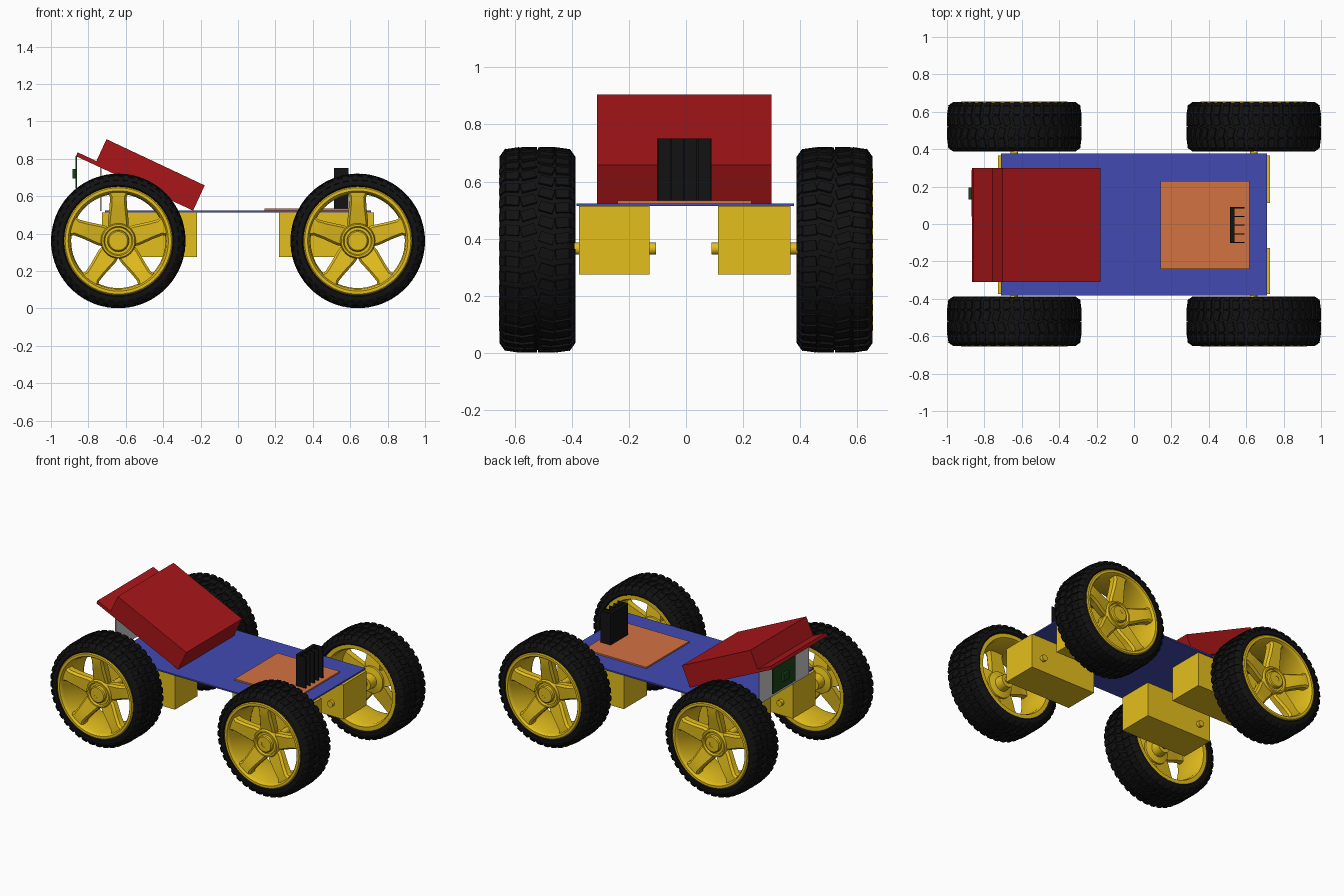
import bpy, bmesh
from math import pi, cos, sin, radians
from mathutils import Matrix, Vector

if "Cube" in bpy.data.objects:
    bpy.data.objects.remove(bpy.data.objects["Cube"])


def material(name, rgb):
    m = bpy.data.materials.new(name)
    m.diffuse_color = (*rgb, 1)
    m.use_nodes = True
    m.node_tree.nodes["Principled BSDF"].inputs["Base Color"].default_value = m.diffuse_color
    return m


YELLOW = material("yellow", (0.78, 0.52, 0.012))
BLACK = material("black", (0.006, 0.006, 0.006))
BLUE = material("blue", (0.055, 0.07, 0.45))
RED = material("red", (0.40, 0.008, 0.01))
ORANGE = material("orange", (0.65, 0.17, 0.055))
GREEN = material("green", (0.01, 0.06, 0.01))


def finish(bm, name, mat=None, smooth=False):
    bmesh.ops.recalc_face_normals(bm, faces=bm.faces)
    me = bpy.data.meshes.new(name)
    bm.to_mesh(me)
    bm.free()
    if mat:
        me.materials.append(mat)
    ob = bpy.data.objects.new(name, me)
    bpy.context.collection.objects.link(ob)
    if smooth:
        bpy.ops.object.select_all(action='DESELECT')
        ob.select_set(True)
        bpy.context.view_layer.objects.active = ob
        bpy.ops.object.shade_smooth_by_angle(angle=radians(32))
    return ob


def add_box(bm, x, y, z):
    c = [(a + b) / 2 for a, b in (x, y, z)]
    s = [b - a for a, b in (x, y, z)]
    m = Matrix.Translation(c) @ Matrix.Diagonal((*s, 1))
    bmesh.ops.create_cube(bm, size=1, matrix=m)


def box(name, x, y, z, mat=None):
    bm = bmesh.new()
    add_box(bm, x, y, z)
    return finish(bm, name, mat)


def lathe(bm, profile, n=64):
    """Spin a closed (radius, y) profile round the Y axis."""
    rings = []
    for i in range(n):
        a = 2 * pi * i / n
        rings.append([bm.verts.new((r * sin(a), y, r * cos(a))) for r, y in profile])
    k = len(profile)
    for i in range(n):
        p, q = rings[i], rings[(i + 1) % n]
        for j in range(k):
            bm.faces.new((p[j], p[(j + 1) % k], q[(j + 1) % k], q[j]))


def add_spoke(bm, angle):
    """Tapered curved spoke: stations of (radius, half width, back y, front y)."""
    stations = [(0.05, 0.050, 0.03, 0.075), (0.10, 0.056, 0.035, 0.085),
                (0.18, 0.047, 0.05, 0.105), (0.235, 0.044, 0.06, 0.116),
                (0.272, 0.062, 0.06, 0.118)]
    rot = Matrix.Rotation(angle, 3, 'Y')
    secs = []
    for r, w, y0, y1 in stations:
        pts = [(-w, y0), (w, y0), (w, y1 - 0.015), (w - 0.012, y1),
               (0.012 - w, y1), (-w, y1 - 0.015)]
        secs.append([bm.verts.new(rot @ Vector((x, y, r))) for x, y in pts])
    for p, q in zip(secs, secs[1:]):
        for j in range(6):
            bm.faces.new((p[j], p[(j + 1) % 6], q[(j + 1) % 6], q[j]))
    bm.faces.new(secs[0])
    bm.faces.new(secs[-1])


# Tyre: rounded carcass with a staggered tread
bm = bmesh.new()
half = [(0.285, 0.118), (0.297, 0.130), (0.318, 0.130), (0.334, 0.123),
        (0.344, 0.110), (0.349, 0.085), (0.351, 0.04)]
lathe(bm, half + [(r, -y) for r, y in reversed(half)], 72)
N = 40
for i in range(N):
    for side in (-1, 1):
        a = 2 * pi * (i + 0.25 * side) / N
        spin = Matrix.Rotation(a, 4, 'Y')
        for y, r, tilt, skew, size in (
                (0.032, 0.3505, 0, 0.3, (0.036, 0.052, 0.017)),
                (0.088, 0.3475, -0.15, -0.1, (0.036, 0.05, 0.016)),
                (0.117, 0.336, -0.95, 0, (0.03, 0.034, 0.014))):
            m = (spin @ Matrix.Translation((0, y * side, r))
                 @ Matrix.Rotation(tilt * side, 4, 'X')
                 @ Matrix.Rotation(skew * side, 4, 'Z')
                 @ Matrix.Diagonal((*size, 1)))
            bmesh.ops.create_cube(bm, size=1, matrix=m)
tyre = finish(bm, "tyre", BLACK, True)

# Rim: open barrel, lip, five spokes and hub
bm = bmesh.new()
lathe(bm, [(0.29, -0.122), (0.29, 0.128), (0.284, 0.134), (0.268, 0.134),
           (0.262, 0.126), (0.258, 0.11), (0.252, 0.05), (0.252, -0.10), (0.262, -0.122)])
for k in range(5):
    add_spoke(bm, 2 * pi * k / 5)
lathe(bm, [(0.02, -0.05), (0.02, 0.108), (0.05, 0.108), (0.056, 0.102), (0.058, 0.086),
           (0.072, 0.086), (0.078, 0.098), (0.088, 0.098), (0.094, 0.085),
           (0.09, 0.02), (0.05, 0.01), (0.045, -0.05)], 40)
lathe(bm, [(0.0005, 0.0), (0.0005, 0.106), (0.022, 0.106), (0.022, 0.0)], 24)
rim = finish(bm, "rim", YELLOW, True)

# Place the four wheels, sharing the two meshes
first = True
for x in (-0.64, 0.64):
    for s in (-1, 1):
        for part in (tyre, rim):
            ob = part if first else part.copy()
            if not first:
                bpy.context.collection.objects.link(ob)
            ob.location = (x, s * 0.52, 0.361)
            ob.rotation_euler = (0, 0, 0 if s > 0 else pi)
        first = False

# Motor boxes with axles through them
for sx in (-1, 1):
    for y0, y1, ya, yb in ((-0.375, -0.128, -0.58, -0.105), (0.112, 0.365, 0.09, 0.58)):
        box("motor", sorted((sx * 0.22, sx * 0.728)), (y0, y1), (0.275, 0.514), YELLOW)
        bm = bmesh.new()
        lathe(bm, [(0.0005, ya), (0.021, ya), (0.021, yb), (0.0005, yb)], 24)
        axle = finish(bm, "axle", YELLOW, True)
        axle.location = (sx * 0.64, 0, 0.365)

# Chassis plate and controller board
box("chassis_plate", (-0.71, 0.71), (-0.383, 0.378), (0.514, 0.524), BLUE)
box("controller_board", (0.143, 0.618), (-0.24, 0.23), (0.524, 0.534), ORANGE)

# Finned heat sink on the board
bm = bmesh.new()
add_box(bm, (0.514, 0.537), (-0.102, 0.09), (0.53, 0.75))
for k in range(5):
    y = -0.102 + k * 0.0465
    add_box(bm, (0.53, 0.59), (y, y + 0.006), (0.53, 0.75))
finish(bm, "heat_sink", BLACK)

# Tilted battery case with its rear flange
bm = bmesh.new()
prof = [(-0.866, 0.814), (-0.858, 0.835), (-0.757, 0.788), (-0.703, 0.905),
        (-0.178, 0.658), (-0.24, 0.523)]
face = bm.faces.new([bm.verts.new((x, -0.311, z)) for x, z in prof])
ext = bmesh.ops.extrude_face_region(bm, geom=[face])
bmesh.ops.translate(bm, vec=(0, 0.61, 0),
                    verts=[v for v in ext["geom"] if isinstance(v, bmesh.types.BMVert)])
finish(bm, "battery_case", RED)

# Upright bracket under the case and the small circuit board at the back
box("case_bracket", (-0.739, -0.731), (-0.29, 0.25), (0.522, 0.765))
box("rear_circuit_board", (-0.868, -0.861), (0.04, 0.29), (0.64, 0.815), GREEN)
box("rear_component", (-0.885, -0.866), (0.13, 0.195), (0.695, 0.745), GREEN)
